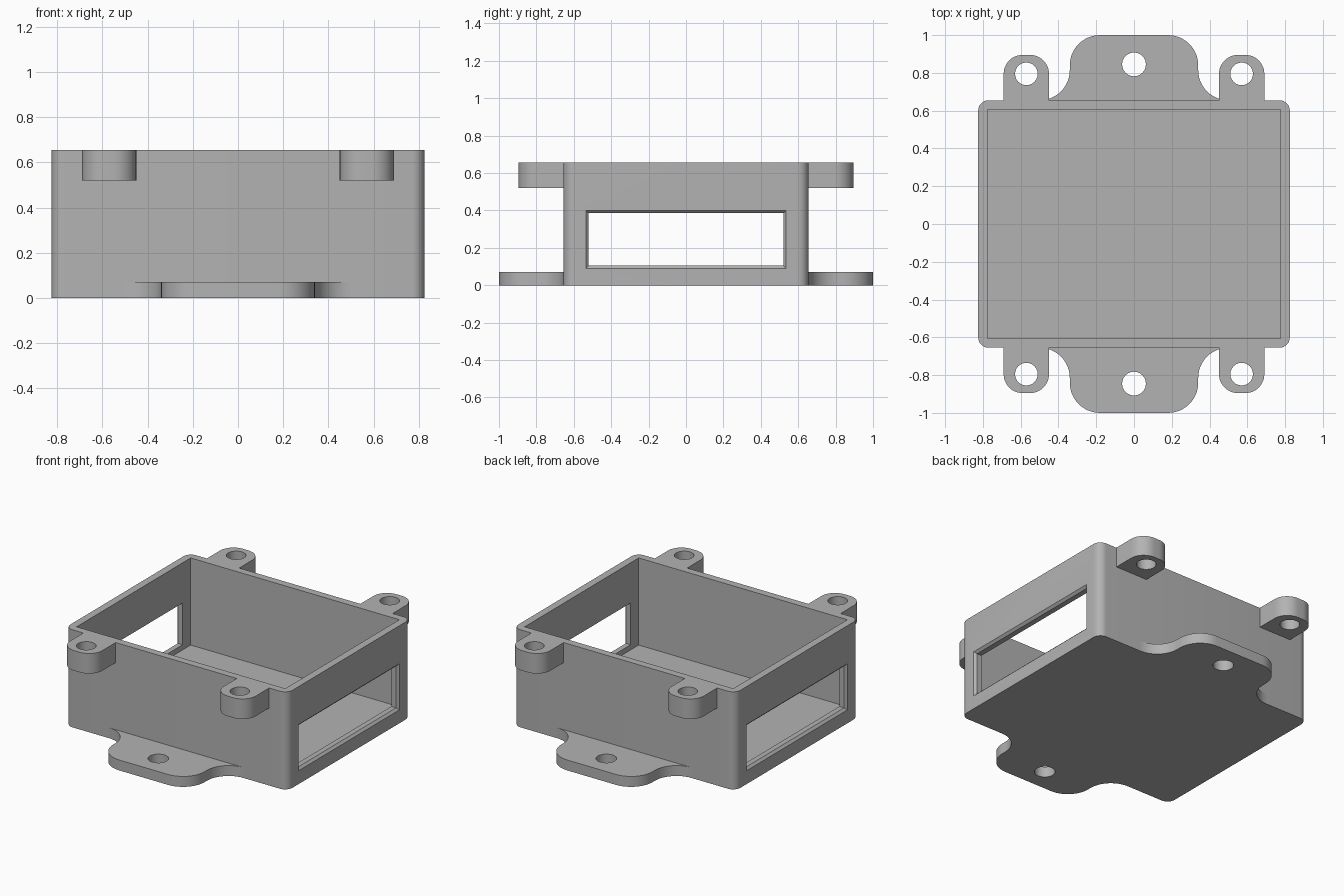
import bpy, bmesh
from math import cos, sin, pi, radians

cube = bpy.data.objects.get("Cube")
if cube:
    bpy.data.objects.remove(cube, do_unlink=True)

GREY = (0.45, 0.45, 0.45, 1)
mat = bpy.data.materials.new("matte grey")
mat.use_nodes = True
mat.diffuse_color = GREY
mat.node_tree.nodes["Principled BSDF"].inputs["Base Color"].default_value = GREY

HX, HY, H = 0.825, 0.655, 0.655    # half width, half depth, height of the case
WALL, FLOOR = 0.05, 0.07


def arc(cx, cy, r, a0, a1, n=12):
    """Points on an arc, angles in degrees."""
    return [(cx + r * cos(radians(a0 + (a1 - a0) * i / n)),
             cy + r * sin(radians(a0 + (a1 - a0) * i / n))) for i in range(n + 1)]


def rect(x, y):
    return [(x, y), (-x, y), (-x, -y), (x, -y)]


def loft(name, lower, upper):
    """Closed solid between two matching loops of 3D points."""
    bm = bmesh.new()
    a = [bm.verts.new(p) for p in lower]
    b = [bm.verts.new(p) for p in upper]
    bm.faces.new(a)
    bm.faces.new(b)
    for i in range(len(a)):
        j = (i + 1) % len(a)
        bm.faces.new((a[i], a[j], b[j], b[i]))
    bmesh.ops.recalc_face_normals(bm, faces=bm.faces)
    mesh = bpy.data.meshes.new(name)
    bm.to_mesh(mesh)
    bm.free()
    mesh.materials.append(mat)
    obj = bpy.data.objects.new(name, mesh)
    bpy.context.collection.objects.link(obj)
    return obj


def prism(name, pts, z0, z1):
    return loft(name, [(x, y, z0) for x, y in pts], [(x, y, z1) for x, y in pts])


def select(obj):
    bpy.ops.object.select_all(action='DESELECT')
    obj.select_set(True)
    bpy.context.view_layer.objects.active = obj


def cut(obj, cutter):
    """Subtract the cutter, then discard it."""
    mod = obj.modifiers.new("cut", 'BOOLEAN')
    mod.operation, mod.solver, mod.object = 'DIFFERENCE', 'EXACT', cutter
    select(obj)
    bpy.ops.object.modifier_apply(modifier=mod.name)
    bpy.data.objects.remove(cutter, do_unlink=True)


def drill(obj, x, y, r):
    cut(obj, prism("hole_cutter", arc(x, y, r, 0, 345, 23)[:24], -1, 2))


def smooth(obj):
    select(obj)
    bpy.ops.object.shade_smooth_by_angle(angle=radians(30))


# Open case with rounded upright edges
R = 0.055
outline = []
for k, (sx, sy) in enumerate([(1, 1), (-1, 1), (-1, -1), (1, -1)]):
    outline += arc(sx * (HX - R), sy * (HY - R), R, 90 * k, 90 * k + 90, 8)
case = prism("case", outline, 0, H)
cut(case, prism("cavity_cutter", rect(HX - WALL, HY - WALL), FLOOR, 1))

# Side windows with a chamfered outer rim
ZC, WY, WZ, C = 0.245, 0.52, 0.14, 0.015


def window_loop(x, grow):
    return [(x, y, ZC + z) for y, z in rect(WY + grow, WZ + grow)]


cut(case, loft("window_cutter", window_loop(-1, 0), window_loop(1, 0)))
for s in (1, -1):
    cut(case, loft("rim_cutter", window_loop(s * (HX - C), 0),
                   window_loop(s * (HX + C), 2 * C)))
smooth(case)

# Mounting flanges at the base and screw lugs at the rim, front and back
for s, side in ((-1, "front"), (1, "back")):
    half = arc(0.5, HY + 0.16, 0.16, 270, 180) + arc(0.18, 0.84, 0.16, 0, 90)
    pts = half + [(-x, y) for x, y in reversed(half)]
    flange = prism(side + "_flange", [(x, s * y) for x, y in pts], 0, FLOOR)
    drill(flange, 0, s * 0.845, 0.063)
    smooth(flange)

    for t, hand in ((1, "left"), (-1, "right")):
        cx, w, r, end = t * 0.57, 0.12, 0.1, 0.895
        pts = [(cx + w, HY)] + arc(cx + w - r, end - r, r, 0, 90)
        pts += arc(cx - w + r, end - r, r, 90, 180) + [(cx - w, HY)]
        lug = prism(f"{side}_{hand}_lug", [(x, s * y) for x, y in pts], 0.52, H)
        drill(lug, cx, s * 0.795, 0.06)
        smooth(lug)
